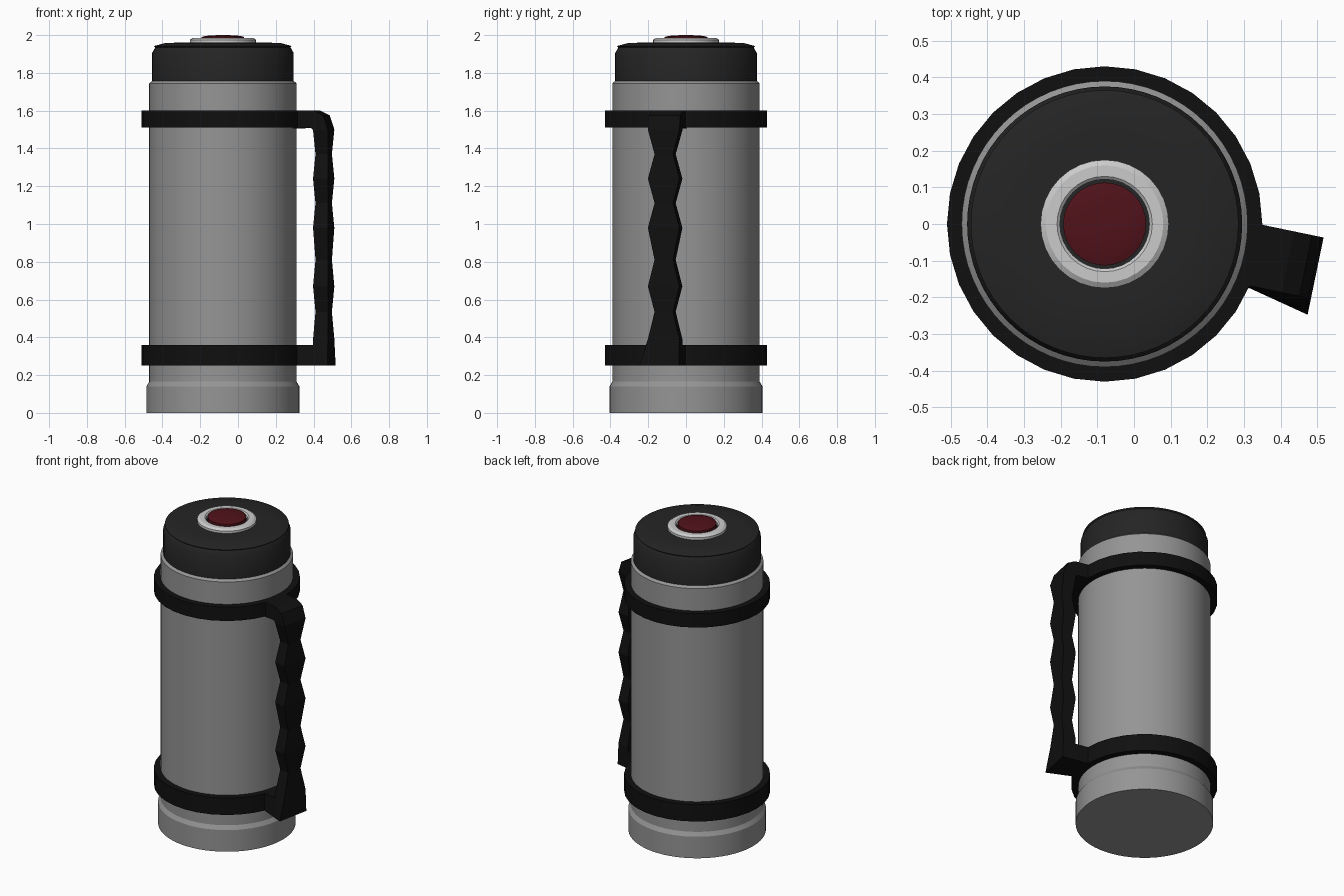
import bpy, bmesh, math
from mathutils import Matrix

if "Cube" in bpy.data.objects:
    bpy.data.objects.remove(bpy.data.objects["Cube"])

CX = -0.08                       # flask axis
HANDLE_ANGLE = math.radians(-11.7)


def material(name, rgb):
    m = bpy.data.materials.new(name)
    m.diffuse_color = (*rgb, 1)
    m.use_nodes = True
    m.node_tree.nodes["Principled BSDF"].inputs["Base Color"].default_value = m.diffuse_color
    return m


STEEL = material("steel", (0.30, 0.30, 0.30))
CAP = material("cap_plastic", (0.018, 0.018, 0.018))
GRIP = material("grip_plastic", (0.005, 0.005, 0.005))
RED = material("button_red", (0.08, 0.006, 0.01))


def finish(name, bm, mat, angle=None):
    bmesh.ops.recalc_face_normals(bm, faces=bm.faces[:])
    me = bpy.data.meshes.new(name)
    bm.to_mesh(me)
    bm.free()
    ob = bpy.data.objects.new(name, me)
    bpy.context.collection.objects.link(ob)
    ob.location.x = CX
    if mat:
        me.materials.append(mat)
    if angle:
        bpy.ops.object.select_all(action='DESELECT')
        ob.select_set(True)
        bpy.context.view_layer.objects.active = ob
        bpy.ops.object.shade_smooth_by_angle(angle=math.radians(angle))
    return ob


def lathe(name, profile, mat=None, n=32, closed=False, angle=30):
    """Revolve (radius, z) points; open profiles get flat end caps."""
    bm = bmesh.new()
    rings = [[bm.verts.new((r * math.cos(2 * math.pi * i / n),
                            r * math.sin(2 * math.pi * i / n), z))
              for i in range(n)] for r, z in profile]
    pairs = list(zip(rings, rings[1:]))
    if closed:
        pairs.append((rings[-1], rings[0]))
    for a, b in pairs:
        for i in range(n):
            j = (i + 1) % n
            bm.faces.new((a[i], a[j], b[j], b[i]))
    if not closed:
        bm.faces.new(rings[0])
        bm.faces.new(rings[-1])
    return finish(name, bm, mat, angle)


# Steel body with a wider foot
lathe("body", [(0.405, 0), (0.405, 0.14), (0.39, 0.165), (0.39, 1.745),
               (0.375, 1.757)], STEEL, 64)

# Screw cap with a thin raised lip
lathe("cap", [(0.375, 1.757), (0.375, 1.905), (0.358, 1.935), (0.365, 1.942),
              (0.31, 1.957), (0.25, 1.96), (0.17, 1.96)], CAP, 64)

# Pale collar and red push button
lathe("button_collar", [(0.175, 1.955), (0.175, 1.975), (0.16, 1.985),
                        (0.13, 1.985), (0.122, 1.978), (0.122, 1.955)],
      None, 32, closed=True)
lathe("button", [(0.113, 1.955), (0.113, 1.99), (0.09, 1.996),
                 (0.05, 1.999), (0.01, 2.0)], RED, 32)

# Two clamp bands
for name, z0, z1 in (("lower_band", 0.25, 0.36), ("upper_band", 1.51, 1.60)):
    lathe(name, [(0.385, z0), (0.43, z0), (0.43, z1), (0.385, z1)],
          GRIP, 32, closed=True)

# Handle: lofted sections (inner u, inner z, outer u, outer z, half width)
W, N = 0.085, 0.05
sections = [(0.395, 1.505, 0.395, 1.60, W), (0.485, 1.51, 0.51, 1.60, W),
            (0.50, 1.505, 0.56, 1.575, W), (0.505, 1.495, 0.585, 1.50, W)]
for z, w in ((1.37, N), (1.24, W), (1.11, N), (0.98, W),
             (0.81, N), (0.67, W), (0.535, N)):
    d = 0.006 if w == N else 0
    sections.append((0.505 + d, z, 0.585 - d, z, w))
sections += [(0.505, 0.39, 0.585, 0.39, W), (0.505, 0.36, 0.592, 0.25, W),
             (0.395, 0.36, 0.395, 0.25, W)]
bm = bmesh.new()
rings = []
for k, (ui, zi, uo, zo, w) in enumerate(sections):
    flare = 0.045 if k == len(sections) - 2 else 0      # spur at the heel
    rings.append([bm.verts.new(p) for p in
                  ((ui, -w, zi), (ui, w, zi), (uo, w, zo),
                   (uo, -w - flare, zo))])
for a, b in zip(rings, rings[1:]):
    for i in range(4):
        j = (i + 1) % 4
        bm.faces.new((a[i], a[j], b[j], b[i]))
bm.faces.new(rings[0])
bm.faces.new(rings[-1])
bm.transform(Matrix.Rotation(HANDLE_ANGLE, 4, 'Z'))
finish("handle", bm, GRIP)
